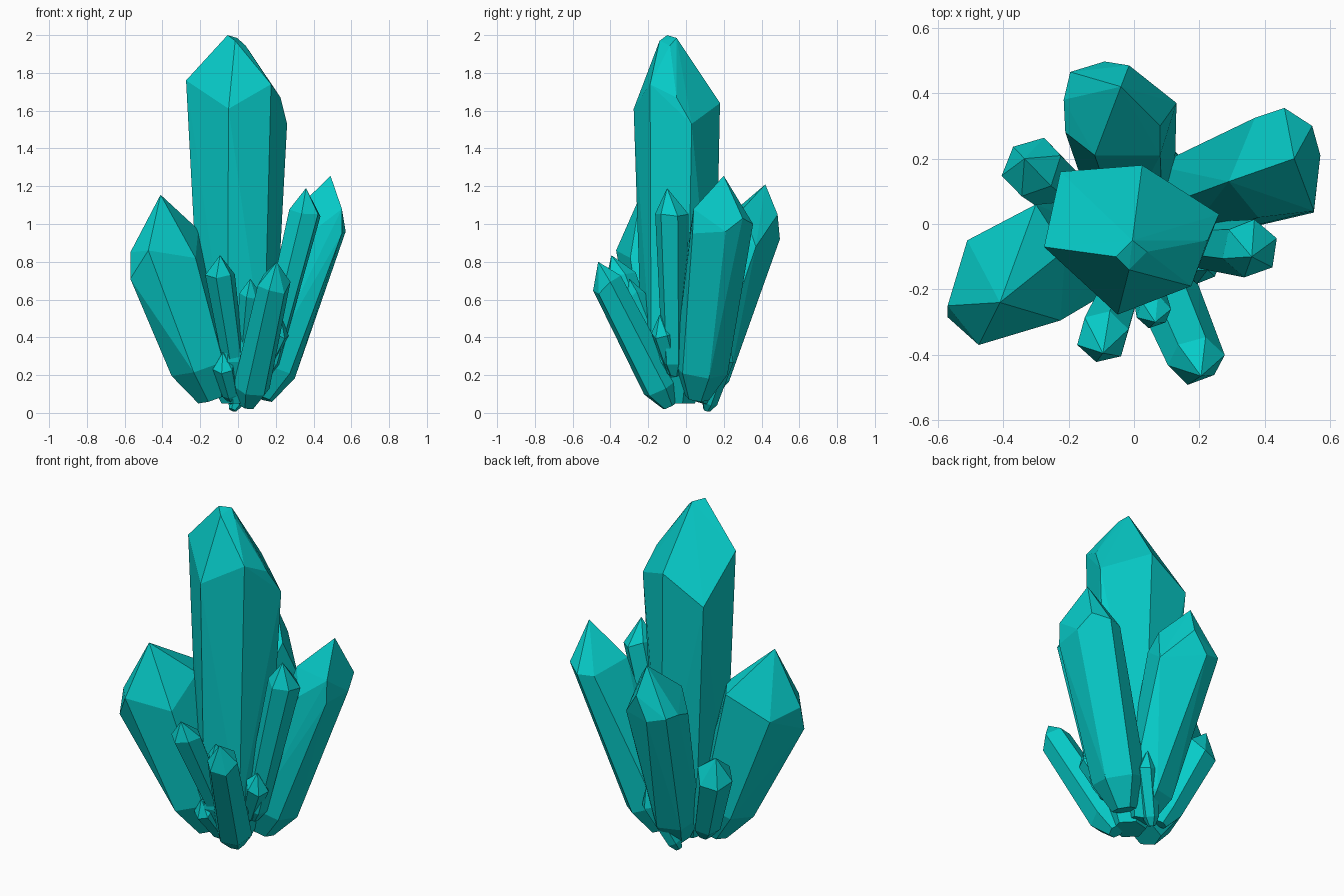
import bpy
import bmesh
import math
import random
from mathutils import Vector

cube = bpy.data.objects.get("Cube")
if cube:
    bpy.data.objects.remove(cube, do_unlink=True)

random.seed(4)

# Single crystal colour
teal = bpy.data.materials.new("teal_crystal")
teal.use_nodes = True
colour = (0.002, 0.6, 0.58, 1.0)
teal.diffuse_color = colour
teal.node_tree.nodes["Principled BSDF"].inputs["Base Color"].default_value = colour


def ring(centre, axis, radius, twist, jitter=0.0):
    """Six points around an axis, each slid randomly along it."""
    turn = Vector((0, 0, 1)).rotation_difference(axis)
    points = []
    for i in range(6):
        angle = math.radians(twist + i * 60)
        slide = random.uniform(-jitter, jitter) if jitter else 0.0
        points.append(centre + turn @ Vector((math.cos(angle) * radius,
                                              math.sin(angle) * radius, slide)))
    return points


def crystal(name, foot, neck, tip, low, radius=0.0, twist=15, corners=()):
    """Tapering shard: blunt hexagonal foot, shoulder (ring or given corners) and point."""
    foot, neck, tip = Vector(foot), Vector(neck), Vector(tip)
    axis = (neck - foot).normalized()
    waist = foot + axis * min(low * 1.1, (neck - foot).length * 0.3)
    points = ring(waist, axis, low, twist) + ring(foot, axis, low * 0.45, twist)
    if corners:
        points += [Vector(p) for p in corners]
    else:
        points += ring(neck, axis, radius, twist, radius * 0.3)
    points.append(tip)

    bm = bmesh.new()
    for point in points:
        bm.verts.new(point)
    hull = bmesh.ops.convex_hull(bm, input=bm.verts)
    unused = {g for g in hull["geom_interior"] + hull["geom_unused"]
              if isinstance(g, bmesh.types.BMVert)}
    bmesh.ops.delete(bm, geom=list(unused), context="VERTS")
    bmesh.ops.dissolve_limit(bm, angle_limit=math.radians(2),
                             verts=bm.verts, edges=bm.edges)
    bmesh.ops.recalc_face_normals(bm, faces=bm.faces)
    mesh = bpy.data.meshes.new(name)
    bm.to_mesh(mesh)
    bm.free()
    mesh.materials.append(teal)
    shard = bpy.data.objects.new(name, mesh)
    bpy.context.collection.objects.link(shard)


# Tall central shard with a chiselled point
crystal("central_crystal", (0, -0.04, 0.05), (-0.01, -0.045, 1.63), (-0.055, -0.1, 2.0),
        low=0.2, twist=14,
        corners=[(0.26, 0.03, 1.53), (0.025, 0.18, 1.64), (-0.225, 0.16, 1.5),
                 (-0.275, -0.07, 1.76), (-0.05, -0.277, 1.61), (0.175, -0.19, 1.74),
                 (0.225, -0.05, 1.67), (-0.015, -0.14, 1.97), (-0.005, -0.05, 1.985),
                 (0.04, -0.085, 1.945)])

# Three large leaning shards
crystal("right_large_crystal", (-0.14, -0.06, 0.075), (-0.39, -0.18, 0.86),
        (-0.41, -0.24, 1.155), low=0.17, twist=15,
        corners=[(-0.57, -0.285, 0.71), (-0.57, -0.25, 0.85), (-0.475, -0.37, 0.86),
                 (-0.225, -0.295, 0.82), (-0.21, -0.08, 0.97), (-0.3, 0.06, 0.97),
                 (-0.51, -0.05, 0.82)])
crystal("left_large_crystal", (0.12, 0.06, 0.08), (0.42, 0.18, 0.98),
        (0.49, 0.2, 1.255), low=0.145, twist=18,
        corners=[(0.55, 0.035, 0.95), (0.55, 0.04, 1.08), (0.57, 0.21, 0.96),
                 (0.545, 0.3, 1.03), (0.46, 0.355, 1.0), (0.37, 0.325, 1.0),
                 (0.29, 0.13, 1.06), (0.38, 0.02, 0.95)])
crystal("back_large_crystal", (0, 0.06, 0.06), (-0.04, 0.335, 0.97),
        (-0.04, 0.42, 1.21), low=0.135,
        corners=[(-0.215, 0.38, 0.95), (-0.195, 0.465, 0.95), (-0.09, 0.497, 0.92),
                 (-0.015, 0.485, 1.05), (0.13, 0.37, 0.88), (0.08, 0.21, 1.0),
                 (0.08, 0.3, 1.08), (-0.12, 0.21, 1.03), (-0.21, 0.28, 0.92)])

# Medium shards around the sides
crystal("left_slim_crystal", (0.14, -0.06, 0.2), (0.358, -0.075, 1.075),
        (0.36, -0.1, 1.19), low=0.065, radius=0.09, twist=20)
crystal("front_left_crystal", (0.05, -0.085, 0.04), (0.19, -0.415, 0.68),
        (0.205, -0.465, 0.8), low=0.1, radius=0.087)
crystal("front_right_crystal", (0, -0.1, 0.12), (-0.095, -0.345, 0.73),
        (-0.095, -0.395, 0.835), low=0.055, radius=0.08)
crystal("back_right_crystal", (-0.15, 0.04, 0.1), (-0.31, 0.175, 0.54),
        (-0.335, 0.2, 0.66), low=0.08, radius=0.1)

# Little shards near the base
crystal("front_sliver", (0.02, -0.1, 0.2), (0.06, -0.27, 0.63),
        (0.065, -0.3, 0.71), low=0.045, radius=0.054)
crystal("left_sliver", (0.1, -0.05, 0.18), (0.21, -0.12, 0.43),
        (0.225, -0.14, 0.52), low=0.05, radius=0.066)
crystal("front_stub", (-0.03, -0.09, 0.06), (-0.075, -0.2, 0.24),
        (-0.08, -0.225, 0.32), low=0.045, radius=0.06)
crystal("back_stub", (-0.03, 0.11, 0.015), (0.085, 0.2, 0.29),
        (0.1, 0.23, 0.38), low=0.045, radius=0.057)
